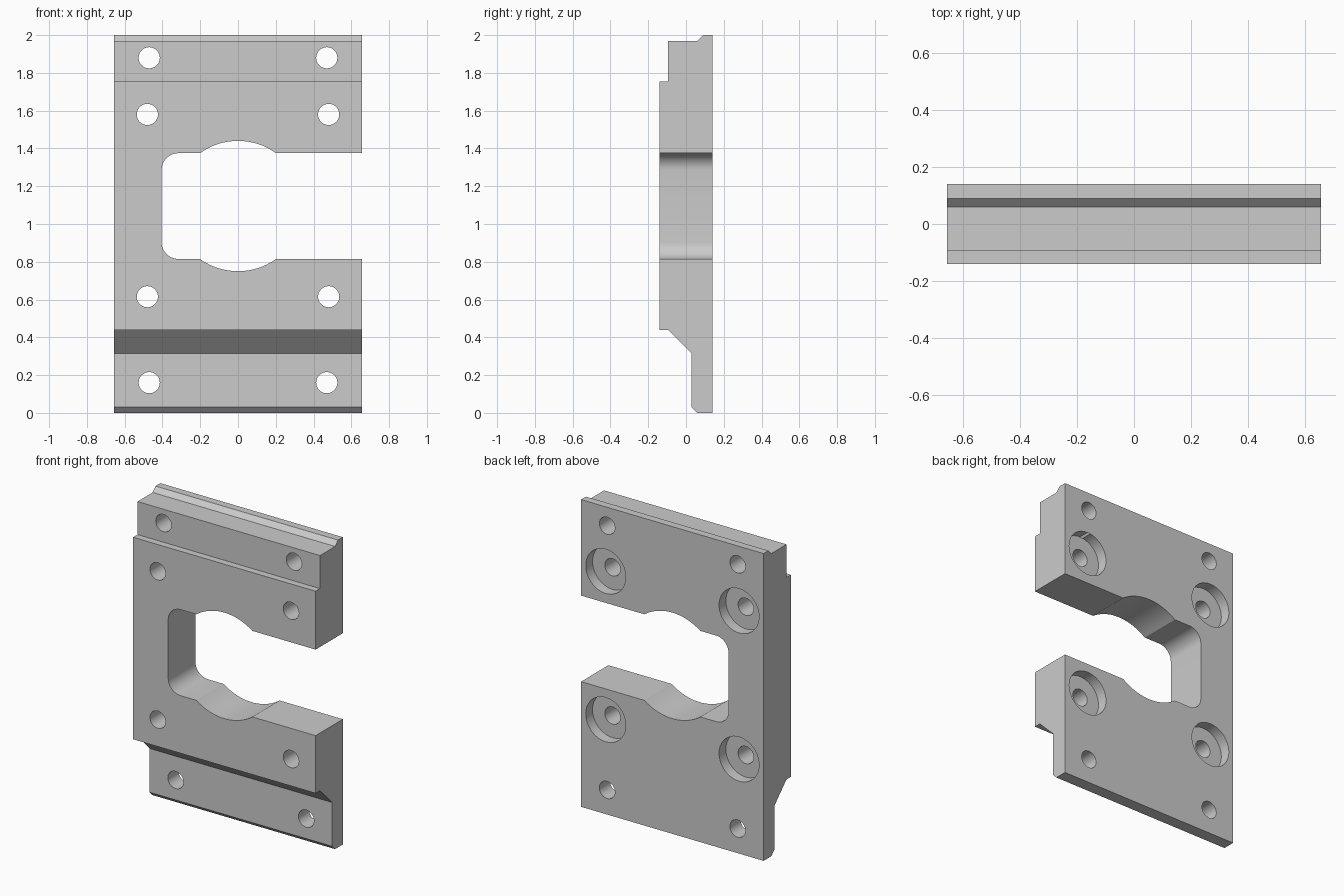
import bpy, bmesh
from math import sin, cos, radians, asin, degrees
from mathutils import Vector

if "Cube" in bpy.data.objects:
    bpy.data.objects.remove(bpy.data.objects["Cube"])

HALF_WIDTH, BACK, FRONT = 0.657, 0.14, -0.14
MID_Z = 1.095

grey = bpy.data.materials.new("machined_grey")
grey.use_nodes = True
grey.diffuse_color = (0.6, 0.6, 0.6, 1)
grey.node_tree.nodes["Principled BSDF"].inputs["Base Color"].default_value = (0.6, 0.6, 0.6, 1)


def prism(name, points, offset):
    """Closed solid: a planar outline swept along an offset."""
    bm = bmesh.new()
    face = bm.faces.new([bm.verts.new(p) for p in points])
    swept = bmesh.ops.extrude_face_region(bm, geom=[face])["geom"]
    bmesh.ops.translate(bm, vec=Vector(offset),
                        verts=[v for v in swept if isinstance(v, bmesh.types.BMVert)])
    bmesh.ops.recalc_face_normals(bm, faces=bm.faces)
    mesh = bpy.data.meshes.new(name)
    bm.to_mesh(mesh)
    bm.free()
    mesh.materials.append(grey)
    obj = bpy.data.objects.new(name, mesh)
    bpy.context.collection.objects.link(obj)
    return obj


def arc(cx, cz, radius, start, end, steps):
    angles = [radians(start + (end - start) * i / steps) for i in range(steps + 1)]
    return [(cx + radius * cos(a), cz + radius * sin(a)) for a in angles]


def cut(target, outline, y0, y1):
    """Cut an x-z outline through the target between two depths."""
    cutter = prism("cutter", [(x, y0, z) for x, z in outline], (0, y1 - y0, 0))
    cutter.hide_render = True
    mod = target.modifiers.new("cut", "BOOLEAN")
    mod.operation, mod.solver, mod.object = "DIFFERENCE", "EXACT", cutter
    bpy.context.view_layer.objects.active = target
    bpy.ops.object.modifier_apply(modifier=mod.name)
    bpy.data.objects.remove(cutter)


# Stepped side profile (y, z) swept across the width
profile = [(BACK, 0), (BACK, 2), (0.09, 2), (0.06, 1.97), (-0.095, 1.97),
           (-0.095, 1.755), (FRONT, 1.755), (FRONT, 0.44), (-0.095, 0.44),
           (0.03, 0.315), (0.03, 0.03), (0.06, 0)]
plate = prism("mounting_plate", [(-HALF_WIDTH, y, z) for y, z in profile],
              (2 * HALF_WIDTH, 0, 0))

# Side opening: slot with rounded corners and a round bulge, mirrored about mid height
half_slot, bulge, corner = 0.28, 0.345, 0.09
a = degrees(asin(half_slot / bulge))
upper = [(0.8, half_slot)]
upper += arc(0, 0, bulge, a, 180 - a, 20)
upper += arc(-0.405 + corner, half_slot - corner, corner, 90, 180, 10)
outline = upper + [(x, -z) for x, z in reversed(upper)]
cut(plate, [(x, MID_Z + z) for x, z in outline], -0.3, 0.3)

# Screw holes, the inner four counterbored from the back
for x, z, counterbored in [(0.47, 1.88, False), (0.48, 1.58, True),
                           (0.48, 0.615, True), (0.47, 0.16, False)]:
    for side in (-1, 1):
        cut(plate, arc(side * x, z, 0.056, 0, 350, 35), -0.3, 0.3)
        if counterbored:
            cut(plate, arc(side * x, z, 0.144, 0, 352.5, 47), BACK - 0.07, 0.3)

# Smooth bores and fillets, crisp machined edges
bpy.ops.object.select_all(action="DESELECT")
plate.select_set(True)
bpy.context.view_layer.objects.active = plate
bpy.ops.object.shade_smooth_by_angle(angle=radians(25))
